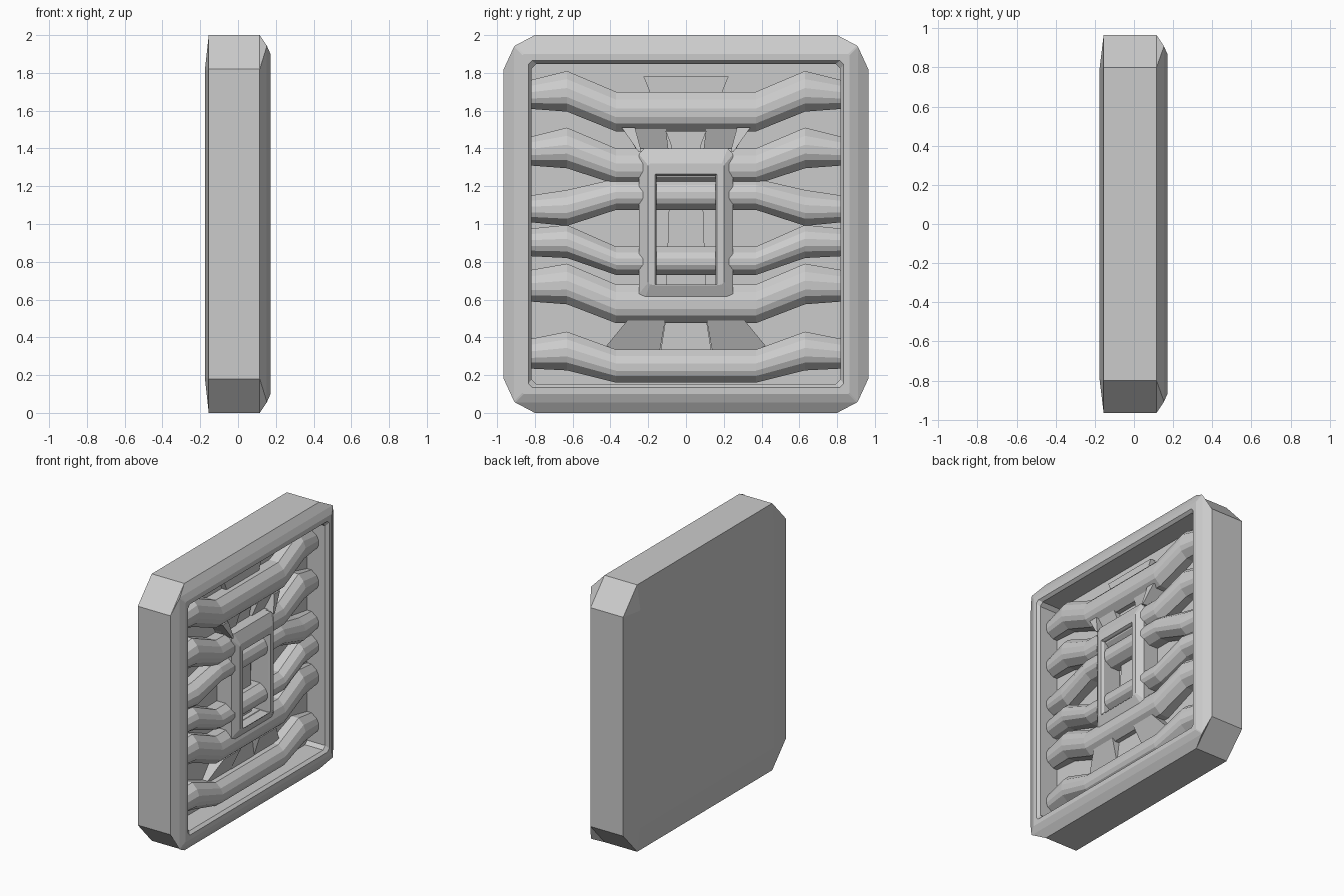
import bpy, bmesh

if "Cube" in bpy.data.objects:
    bpy.data.objects.remove(bpy.data.objects["Cube"])


def loft(name, rings, caps=True, loop=False):
    """Skin a list of equal-length closed rings of (x, y, z) points."""
    bm = bmesh.new()
    vs = [[bm.verts.new(p) for p in r] for r in rings]
    n = len(rings[0])
    pairs = list(zip(vs, vs[1:])) + ([(vs[-1], vs[0])] if loop else [])
    for a, b in pairs:
        for i in range(n):
            j = (i + 1) % n
            bm.faces.new((a[i], a[j], b[j], b[i]))
    if caps and not loop:
        bm.faces.new(vs[0])
        bm.faces.new(vs[-1])
    bmesh.ops.recalc_face_normals(bm, faces=bm.faces)
    me = bpy.data.meshes.new(name)
    bm.to_mesh(me)
    bm.free()
    ob = bpy.data.objects.new(name, me)
    bpy.context.collection.objects.link(ob)
    return ob


def octagon(x, hy, hz, cy, cz, zc=1.0):
    """Rectangle in the YZ plane with cut corners."""
    q = [(hy, hz - cz), (hy - cy, hz)]
    pts = q + [(-y, z) for y, z in q[::-1]]
    pts += [(-y, -z) for y, z in q] + [(y, -z) for y, z in q[::-1]]
    return [(x, y, zc + z) for y, z in pts]


# Thick panel: bulged back, cut corners, rounded front frame, recessed floor
loft("panel_body", [
    octagon(-0.175, 0.80, 0.82, 0.01, 0.01),
    octagon(-0.155, 0.965, 1.0, 0.165, 0.18),
    octagon(0.115, 0.965, 1.0, 0.165, 0.18),
    octagon(0.152, 0.91, 0.945, 0.006, 0.006),
    octagon(0.172, 0.865, 0.90, 0.006, 0.006),
    octagon(0.172, 0.835, 0.865, 0.02, 0.02),
    octagon(0.15, 0.818, 0.848, 0.025, 0.025),
    octagon(0.0, 0.818, 0.848, 0.025, 0.025),
])


# Horizontal bars that bend towards the middle
def bar(name, ends, bend, mid):
    def section(y, zb, zt, x):
        h = zt - zb
        return [(-0.02, y, zb), (x - 0.06, y, zb), (x - 0.012, y, zb + 0.2 * h),
                (x, y, zb + 0.36 * h), (x, y, zb + 0.58 * h),
                (x - 0.018, y, zb + 0.8 * h), (x - 0.06, y, zt), (-0.02, y, zt)]
    half = [(0.83, ends, 0.095), (0.63, bend, 0.12), (0.37, mid, 0.135)]
    st = [(-y, r, x) for y, r, x in half] + [(y, r, x) for y, r, x in half[::-1]]
    return loft(name, [section(y, r[0], r[1], x) for y, r, x in st])


bars = [
    ((1.61, 1.76), (1.595, 1.81), (1.49, 1.70)),
    ((1.31, 1.46), (1.295, 1.51), (1.21, 1.40)),
    ((1.01, 1.15), (0.99, 1.18), (1.075, 1.24)),
    ((0.83, 0.975), (0.82, 0.995), (0.73, 0.88)),
    ((0.59, 0.755), (0.575, 0.79), (0.475, 0.68)),
    ((0.235, 0.39), (0.225, 0.43), (0.16, 0.335)),
]
for k, b in enumerate(bars):
    bar(f"bent_bar_{k + 1}", *b)

# Raised window frame in the centre
ZC = 1.0
loft("window_frame", [
    octagon(0.0, 0.25, 0.40, 0.03, 0.03, ZC),
    octagon(0.12, 0.25, 0.40, 0.03, 0.03, ZC),
    octagon(0.155, 0.20, 0.32, 0.01, 0.01, ZC),
    octagon(0.155, 0.165, 0.295, 0.004, 0.004, 0.97),
    octagon(0.14, 0.155, 0.29, 0.002, 0.002, 0.967),
    octagon(0.0, 0.155, 0.29, 0.002, 0.002, 0.967),
], loop=True)


# Sloped plates between bars: each row is (z, x, inner half width, outer)
def plate(name, low, high, side):
    def edge(z, x, y0, y1):
        return [(-0.02, side * y0, z), (x, side * y0, z),
                (x, side * y1, z), (-0.02, side * y1, z)]
    return loft(name, [edge(*low), edge(*high)])


for s, tag in ((-1, "left"), (1, "right")):
    plate(f"upper_web_{tag}", (1.37, 0.04, 0.09, 0.25), (1.53, 0.10, 0.11, 0.34), s)
    plate(f"lower_web_{tag}", (0.32, 0.03, 0.14, 0.45), (0.49, 0.10, 0.11, 0.31), s)
    # Pointed tabs reaching out of the window frame
    plate(f"upper_tab_{tag}", (1.38, 0.13, 0.235, 0.25), (1.51, 0.11, 0.27, 0.34), s)

# Tapered spine behind the bars
spine = [(0.17, 0.16), (0.48, 0.11), (1.42, 0.08), (1.50, 0.11), (1.78, 0.225)]
loft("rear_spine", [[(-0.02, -w, z), (0.04, -w, z), (0.04, w, z), (-0.02, w, z)]
                    for z, w in spine])
